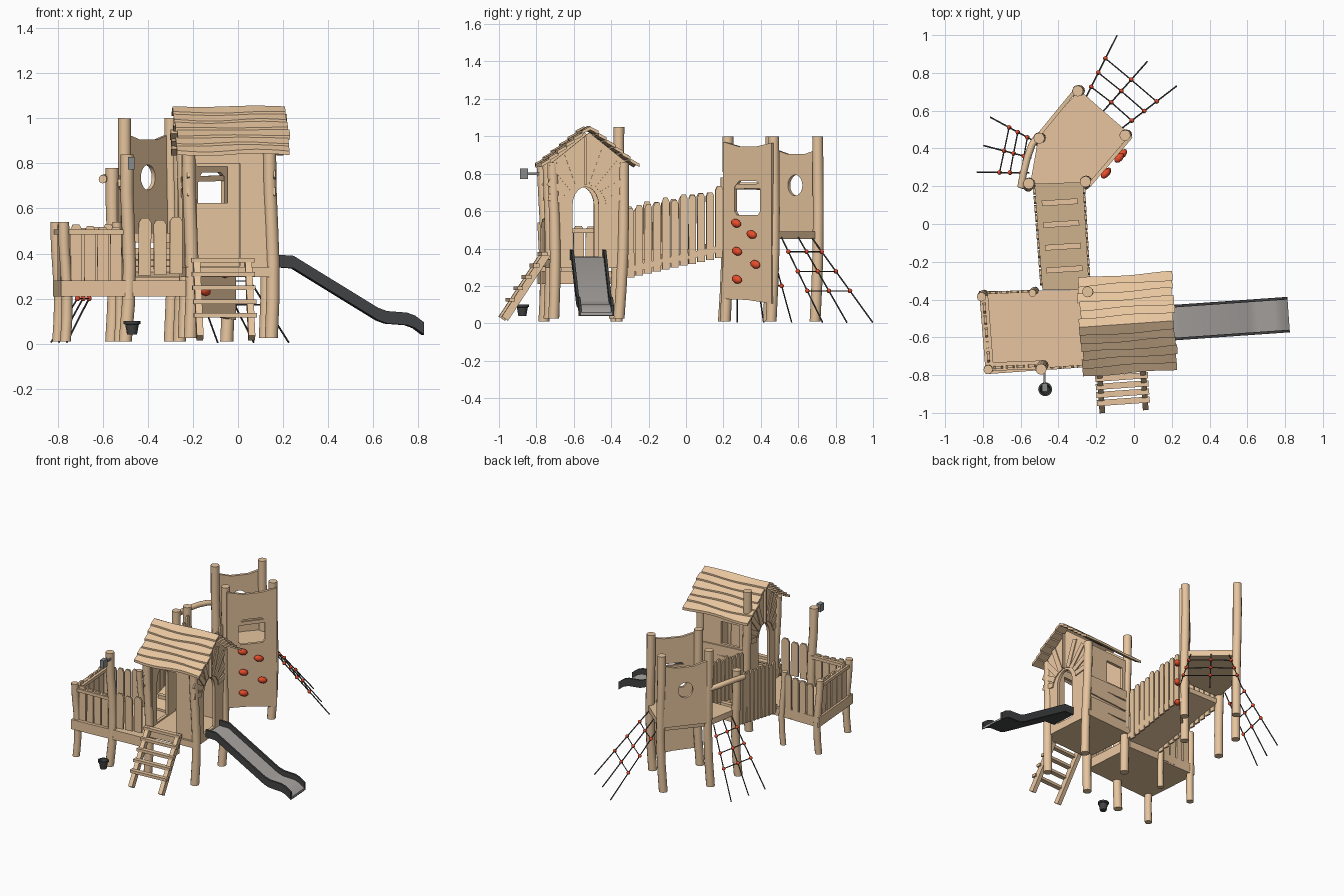
import bpy, bmesh, math, random
from mathutils import Vector as V, Matrix

if "Cube" in bpy.data.objects:
    bpy.data.objects.remove(bpy.data.objects["Cube"])

random.seed(4)

def mat(name, c):
    m = bpy.data.materials.new(name)
    m.diffuse_color = (*c, 1)
    m.use_nodes = True
    m.node_tree.nodes["Principled BSDF"].inputs["Base Color"].default_value = m.diffuse_color
    return m

WOOD = mat("tan wood", (0.80, 0.56, 0.345))
DARK = mat("charcoal plastic", (0.055, 0.056, 0.058))
STEEL = mat("grey steel", (0.40, 0.38, 0.36))
GREY = mat("dull grey metal", (0.25, 0.26, 0.26))
RED = mat("red plastic", (0.82, 0.075, 0.025))
ROPE = mat("dark rope", (0.085, 0.08, 0.08))

def finish(name, bm, m=WOOD):
    bmesh.ops.recalc_face_normals(bm, faces=bm.faces)
    me = bpy.data.meshes.new(name)
    bm.to_mesh(me)
    bm.free()
    return place(name, me, m)

def place(name, me, m):
    me.materials.clear()
    me.materials.append(m)
    me.shade_smooth()
    me.set_sharp_from_angle(angle=math.radians(35))
    o = bpy.data.objects.new(name, me)
    bpy.context.collection.objects.link(o)
    return o

def loft(bm, rings):
    """Closed sections joined in order, with end caps."""
    vs = [[bm.verts.new(p) for p in r] for r in rings]
    n = len(vs[0])
    for a, b in zip(vs, vs[1:]):
        for i in range(n):
            bm.faces.new((a[i], a[(i + 1) % n], b[(i + 1) % n], b[i]))
    bm.faces.new(vs[0][::-1])
    bm.faces.new(vs[-1])

def axes(d):
    side = d.cross(V((0, 0, 1)))
    side = side.normalized() if side.length > 0.2 * d.length else V((0, 1, 0))
    return side, side.cross(d).normalized()

def tube(bm, pts, r, n=12):
    pts = [V(p) for p in pts]
    s, u = axes(pts[-1] - pts[0])
    loft(bm, [[p + (s * math.cos(k * math.tau / n) + u * math.sin(k * math.tau / n)) * r
               for k in range(n)] for p in pts])

def beam(bm, a, b, w, h):
    a, b = V(a), V(b)
    s, u = axes(b - a)
    loft(bm, [[p + s * w / 2 * i + u * h / 2 * j for i, j in ((-1, -1), (1, -1), (1, 1), (-1, 1))]
              for p in (a, b)])

def prism(bm, pts, off):
    loft(bm, [[V(p) for p in pts], [V(p) + V(off) for p in pts]])

def ball(bm, c, r, scale=(1, 1, 1), sub=1):
    bmesh.ops.create_icosphere(bm, subdivisions=sub, radius=r,
                               matrix=Matrix.Translation(c) @ Matrix.Diagonal((*scale, 1)))

def post(name, x, y, h, r=0.027, lean=(0, 0), bend=0.008, foot=.01):
    bm = bmesh.new()
    tube(bm, [(x + lean[0] * (t - 1) + bend * math.sin(t * 5), y + lean[1] * (t - 1) + bend * math.sin(t * 4),
               foot + (h - foot) * t) for t in (0, .2, .4, .6, .8, 1)], r)
    finish(name, bm)

def panel(name, a, b, outline, holes=(), th=0.02):
    """Upright board from a to b; outline and holes are (distance, height)."""
    a, b = V((*a, 0)), V((*b, 0))
    X, Z = (b - a).normalized(), V((0, 0, 1))
    cu = bpy.data.curves.new(name, 'CURVE')
    cu.dimensions, cu.fill_mode, cu.extrude = '2D', 'BOTH', th / 2
    for loop in (outline, *holes):
        sp = cu.splines.new('POLY')
        sp.points.add(len(loop) - 1)
        for p, q in zip(sp.points, loop):
            p.co = (*q, 0, 1)
        sp.use_cyclic_u = True
    tmp = bpy.data.objects.new(name, cu)
    bpy.context.collection.objects.link(tmp)
    dg = bpy.context.evaluated_depsgraph_get()
    me = bpy.data.meshes.new_from_object(tmp.evaluated_get(dg))
    bpy.data.objects.remove(tmp)
    m = Matrix((X, Z, X.cross(Z))).transposed().to_4x4()
    me.transform(Matrix.Translation(a) @ m)
    return place(name, me, WOOD)

def pickets(name, a, b, n, h, width=0.8, th=0.014):
    """Row of round-topped boards; a and b give the foot line."""
    a, b = V(a), V(b)
    step = (b - a) / n
    flat = V((step.x, step.y, 0))
    N = V((-flat.y, flat.x, 0)).normalized() * th
    bm = bmesh.new()
    for i in range(n):
        c = a + step * (i + .5) - N / 2
        top = h + random.uniform(-.015, .012)
        j = random.uniform(-.05, .05)
        prism(bm, [c + flat * (u * width + (j if z else 0)) + V((0, 0, z)) for u, z in
                   ((-.5, 0), (.5, 0), (.5, top - .02), (.28, top), (-.28, top), (-.5, top - .02))], N)
    finish(name, bm)

# ---- house, turned four degrees
ANG = math.radians(4)
def H(u, v, z=0):
    return V((-.045 + u * math.cos(ANG) - v * math.sin(ANG), -.53 + u * math.sin(ANG) + v * math.cos(ANG), z))
def H2(u, v):
    return tuple(H(u, v))[:2]

for nm, u, v, h in (("front_right", .18, -.19, .86), ("front_left", -.18, -.19, .86),
                    ("back_right", .18, .19, .86), ("back_left", -.18, .19, 1.05)):
    post("house_post_" + nm, *H2(u, v), h, .029, lean=(0, .03 if v > 0 else 0), foot=.025)
bm = bmesh.new()
prism(bm, [H(u, v, .295) for u, v in ((-.2, -.21), (.19, -.21), (.19, .21), (-.2, .21))], (0, 0, .045))
finish("house_floor", bm)

# gable walls with arched openings and sunburst boards
arch = [(.25, .35), (.25, .63)] + [(.18 + .07 * math.cos(t), .63 + .1 * math.sin(t))
        for t in (math.pi * k / 10 for k in range(1, 10))] + [(.11, .63), (.11, .35)]
for side, s in (("right", 1), ("left", -1)):
    panel(f"{side}_gable_wall", H2(s * .18, -.2), H2(s * .18, .2),
          [(0, .295), (.4, .295), (.4, .86), (.2, 1.02), (0, .86)], [arch])
    bm = bmesh.new()
    for k in range(9):
        t = math.radians(18 + 18 * k)
        c, q = math.cos(t), math.sin(t)
        end = min(.39 / (q + .8 * abs(c)), .2 / max(abs(c), .01))
        beam(bm, H(s * .192, -.02 + .11 * c, .62 + .12 * q), H(s * .192, -.02 + end * c, .62 + end * q - .01), .01, .036)
    finish(f"{side}_sunburst_boards", bm)

# front wall with doorway, back wall with window
def rect(x0, x1, z0, z1):
    return [(x0, z0), (x1, z0), (x1, z1), (x0, z1)]
panel("front_wall", H2(-.18, -.185), H2(.18, -.185), rect(0, .36, .295, .85), [rect(.03, .22, .345, .8)])
panel("back_wall", H2(-.18, .185), H2(.18, .185), rect(0, .36, .295, .85), [rect(.05, .19, .625, .785)])
bm = bmesh.new()
for i, z in enumerate((.34, .42, .50, .58)):
    beam(bm, H(-.16, .198, z), H(.16, .198, z + .008 * (-1) ** i), .012, .07)
finish("back_wall_boards", bm)

# roof of overlapping wavy planks
for side, s in (("front", -1), ("back", 1)):
    bm = bmesh.new()
    for i in range(6):
        d0, d1, rings = i * .0425, i * .0425 + .048, []
        ph = random.uniform(0, 6)
        ends = random.uniform(-.008, .008)
        for k in range(11):
            u = .01 + ends + .25 * (k / 5 - 1)
            w = .004 * math.sin(u * 14 + ph)
            z = lambda d, e: 1.053 - .8 * d + e + .003 * math.sin(u * 13)
            rings.append([H(u, s * d0, z(d0, 0)), H(u, s * (d1 + w), z(d1 + w, .012)),
                          H(u, s * (d1 + w), z(d1 + w, -.006)), H(u, s * d0, z(d0, -.018))])
        loft(bm, rings)
    finish(f"{side}_roof_planks", bm)

# ladder
bm = bmesh.new()
for u in (-.155, .075):
    beam(bm, H(u, -.22, .37), H(u, -.445, .025), .03, .04)
for i in range(5):
    t = i / 5
    beam(bm, H(-.18, -.235 - .215 * t, .37 - .305 * t), H(.1, -.235 - .215 * t, .37 - .305 * t), .032, .02)
finish("ladder", bm)

# slide: steel bed and dark side walls
path = [(.21, .345), (.285, .34), (.66, .11), (.70, .095), (.79, .088), (.825, .075), (.865, .045)]
bm = bmesh.new()
loft(bm, [[H(u, -.01 + a * .085, z + b) for a, b in ((-1, 0), (1, 0), (1, .012), (-1, .012))] for u, z in path])
finish("slide_bed", bm, STEEL)
bm = bmesh.new()
for s in (-1, 1):
    loft(bm, [[H(u, -.01 + s * .087 + a, z + b) for a, b in ((-.007, -.005), (.007, -.005), (.007, .05), (-.007, .05))]
              for u, z in path])
loft(bm, [[H(u, -.01 + a * .085, z + b) for a, b in ((-1, -.006), (1, -.006), (1, -.001), (-1, -.001))] for u, z in path])
finish("slide_sides", bm, DARK)

# ---- low platform with fences
bm = bmesh.new()
prism(bm, [(-.82, -.355, .21), (-.785, -.795, .21), (-.23, -.755, .21), (-.26, -.35, .21)], (0, 0, .07))
finish("low_platform", bm)
post("platform_post_back", -.80, -.38, .54, .024)
post("platform_post_front", -.765, -.765, .54, .024)
post("platform_post_inner", -.53, -.36, .54, .02)
post("hoist_post", -.48, -.76, .84, .029, lean=(.02, 0), bend=.012)
pickets("front_fence", (-.745, -.76, .22), (-.51, -.75, .22), 4, .3, .85)
pickets("front_fence_house_end", (-.45, -.765, .3), (-.24, -.75, .31), 3, .245)
pickets("left_fence", (-.795, -.41, .22), (-.768, -.74, .22), 5, .3, .85)
pickets("back_fence", (-.775, -.365, .22), (-.545, -.355, .22), 4, .3)
bm = bmesh.new()
beam(bm, (-.795, -.38, .495), (-.765, -.765, .495), .045, .022)
beam(bm, (-.765, -.755, .495), (-.48, -.745, .495), .045, .022)
finish("fence_rails", bm)
bm = bmesh.new()
beam(bm, (-.475, -.77, .8), (-.473, -.85, .8), .012, .012)
beam(bm, (-.473, -.845, .8), (-.473, -.888, .8), .03, .055)
finish("hoist_pulley", bm, GREY)
bm = bmesh.new()
loft(bm, [[(-.47 + r * math.cos(k * math.tau / 14), -.875 + r * math.sin(k * math.tau / 14), z) for k in range(14)]
          for r, z in ((.022, .04), (.03, .085), (.037, .088), (.037, .1), (.028, .1), (.02, .055))])
finish("bucket", bm, DARK)

# ---- sloping bridge
bm = bmesh.new()
prism(bm, [(-.525, .22, .39), (-.485, -.35, .26), (-.23, -.35, .26), (-.265, .22, .39)], (0, 0, .035))
finish("bridge_deck", bm)
bm = bmesh.new()
for y in (.115, 0, -.12, -.24):
    z, x = .385 + y * .228, -.385 - .07 * y
    beam(bm, (x - .095, y - .006, z), (x + .095, y + .006, z), .03, .025)
finish("bridge_slats", bm)
pickets("bridge_right_fence", (-.235, -.32, .24), (-.265, .2, .355), 11, .375, .84, .012)
pickets("bridge_left_fence", (-.49, -.33, .24), (-.53, .2, .355), 11, .375, .84, .012)

# ---- tower
P = {"north": (-.29, .71), "east": (-.04, .475), "south": (-.25, .23), "southwest": (-.55, .22), "west": (-.495, .46)}
for nm, (x, y) in P.items():
    post("tower_post_" + nm, x, y, .78 if nm == "southwest" else 1.0, .029, lean=(.01, .02))
bm = bmesh.new()
prism(bm, [(-.29, .71, .45), (-.02, .475, .45), (-.235, .22, .45), (-.55, .21, .45), (-.505, .465, .45)], (0, 0, .042))
finish("tower_floor", bm)
panel("heart_panel", (-.505, .47), (-.3, .72), [(.01, .48), (.31, .48), (.31, .93), (.22, .905), (.1, .905), (.01, .93)],
      [[(.155 + .05 * math.cos(k * math.tau / 20), .738 + .056 * math.sin(k * math.tau / 20)) for k in range(20)]])
out, n = V((.76, -.65, 0)), V((.21, .245, 0))
a = V((-.25, .23, 0)) + out * .026
panel("climbing_wall", (a.x, a.y), (a.x + .21, a.y + .245),
      [(-.01, .13), (.16, .125), (.33, .105), (.33, .965), (.22, .945), (.1, .945), (-.01, .97)],
      [[(.07, .6), (.085, .58), (.235, .58), (.25, .6), (.25, .74), (.225, .76), (.1, .76), (.07, .73)]])
bm = bmesh.new()
beam(bm, a + n * .1 + V((0, 0, .73)), a + n * .9 + V((0, 0, .735)), .015, .025)
finish("window_bar", bm)
bm = bmesh.new()
for s, z in ((.29, .535), (.63, .475), (.31, .385), (.71, .315), (.31, .235)):
    m = Matrix.Translation(a + n * s + out * .026 + V((0, 0, z))) @ Matrix.Rotation(math.atan2(n.y, n.x), 4, 'Z')
    bmesh.ops.create_icosphere(bm, subdivisions=2, radius=.03,
                               matrix=m @ Matrix.Rotation(.3, 4, 'Y') @ Matrix.Diagonal((1.1, .65, .75, 1)))
finish("climbing_holds", bm, RED)
bm = bmesh.new()
tube(bm, [(-.6, .19, .73), (-.585, .27, .735), (-.565, .35, .735), (-.54, .42, .73), (-.505, .47, .72)], .019)
finish("bowed_handrail", bm)

# ---- rope nets with red beads
def net(name, tops, feet, rows):
    bm, beads = bmesh.new(), bmesh.new()
    tops, feet = [V((*p, .46)) for p in tops], [V((*p, .005)) for p in feet]
    for p, q in zip(tops, feet):
        tube(bm, [p, q], .004, 6)
    for t in rows:
        row = [p.lerp(q, t) for p, q in zip(tops, feet)]
        for p, q in zip(row, row[1:]):
            tube(bm, [p, q], .0035, 6)
        for p in row:
            ball(beads, p, .0125, sub=2)
    finish(name + "_ropes", bm, ROPE)
    finish(name + "_beads", beads, RED)

net("back_net", [(-.255, .67), (-.16, .6), (-.06, .51)], [(-.09, .998), (.07, .86), (.225, .73)], (.17, .4, .63))
net("left_net", [(-.53, .44), (-.545, .35), (-.555, .27)], [(-.76, .565), (-.795, .415), (-.83, .275)], (.15, .37, .57))
